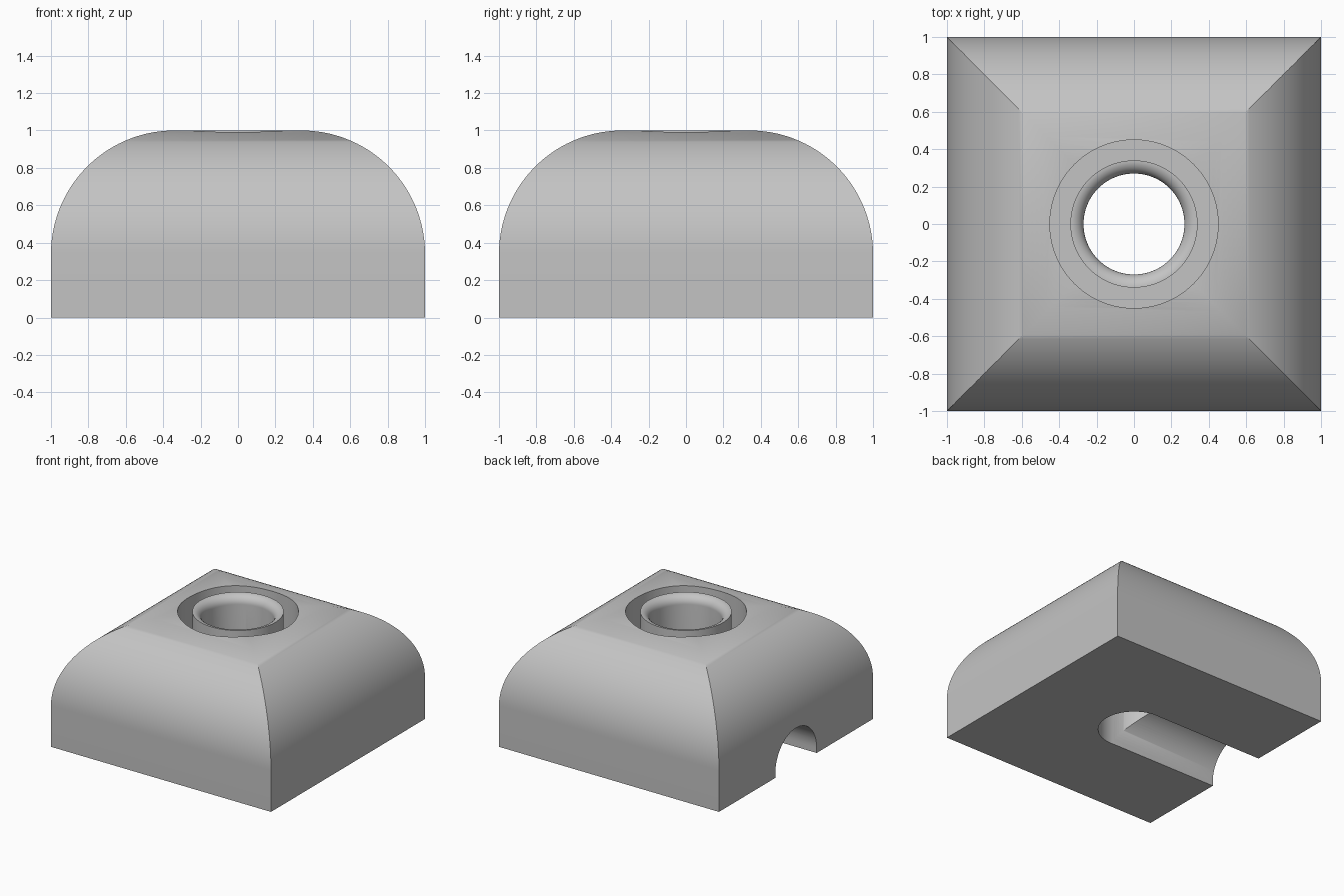
import bpy, bmesh, math
from mathutils import Vector

default = bpy.data.objects.get("Cube")
if default:
    bpy.data.objects.remove(default, do_unlink=True)

HOLE_R, LIP_R, GROOVE_R = 0.27, 0.34, 0.45
ROUND = 0.66          # radius of the rounded shoulders
GROOVE_FLOOR = 0.5
SLOT_AXIS = 0.04      # height of the slot's arch centre

grey = bpy.data.materials.new("plain grey")
grey.use_nodes = True
colour = (0.55, 0.55, 0.55, 1)
grey.diffuse_color = colour
grey.node_tree.nodes["Principled BSDF"].inputs["Base Color"].default_value = colour


def make_object(name, bm):
    bmesh.ops.recalc_face_normals(bm, faces=bm.faces)
    mesh = bpy.data.meshes.new(name)
    bm.to_mesh(mesh)
    bm.free()
    mesh.materials.append(grey)
    obj = bpy.data.objects.new(name, mesh)
    bpy.context.collection.objects.link(obj)
    return obj


def arc(cx, cy, r, start, end, steps):
    angles = [math.radians(start + (end - start) * i / steps) for i in range(steps + 1)]
    return [(cx + r * math.cos(a), cy + r * math.sin(a)) for a in angles]


def square_dome(name):
    """Stack square outlines that shrink along a rounded profile."""
    bm = bmesh.new()
    flat = 1 - ROUND
    profile = [(1, 0)] + arc(flat, flat, ROUND, 0, 90, 40)
    corners = [(-1, -1), (1, -1), (1, 1), (-1, 1)]
    loops = [[bm.verts.new((x * w, y * w, z)) for x, y in corners] for w, z in profile]
    for low, high in zip(loops, loops[1:]):
        for i in range(4):
            j = (i + 1) % 4
            bm.faces.new((low[i], low[j], high[j], high[i]))
    bm.faces.new(loops[0][::-1])
    bm.faces.new(loops[-1])
    return make_object(name, bm)


def lathe(name, profile, steps=96):
    bm = bmesh.new()
    verts = [bm.verts.new((r, 0, z)) for r, z in profile]
    edges = [bm.edges.new(pair) for pair in zip(verts, verts[1:])]
    bmesh.ops.spin(bm, geom=verts + edges, cent=(0, 0, 0), axis=(0, 0, 1),
                   angle=math.tau, steps=steps)
    bmesh.ops.remove_doubles(bm, verts=bm.verts, dist=0.0001)
    return make_object(name, bm)


def extrude_x(name, outline, x0, x1):
    bm = bmesh.new()
    face = bm.faces.new([bm.verts.new((x0, y, z)) for y, z in outline])
    result = bmesh.ops.extrude_face_region(bm, geom=[face])
    moved = [v for v in result["geom"] if isinstance(v, bmesh.types.BMVert)]
    bmesh.ops.translate(bm, verts=moved, vec=Vector((x1 - x0, 0, 0)))
    return make_object(name, bm)


def cut(target, cutter):
    mod = target.modifiers.new("cut", "BOOLEAN")
    mod.operation = "DIFFERENCE"
    mod.solver = "EXACT"
    mod.object = cutter
    bpy.ops.object.select_all(action="DESELECT")
    bpy.context.view_layer.objects.active = target
    target.select_set(True)
    bpy.ops.object.modifier_apply(modifier=mod.name)
    bpy.data.objects.remove(cutter, do_unlink=True)


# Rounded square body
body = square_dome("rounded_body")

# Through hole with a rounded lip, surrounded by a ring groove
lip = LIP_R - HOLE_R
bore = [(0, -0.1), (HOLE_R, -0.1)] + arc(LIP_R, 0.999 - lip, lip, 180, 90, 12)
groove = [(LIP_R, GROOVE_FLOOR), (GROOVE_R, GROOVE_FLOOR), (GROOVE_R, 1.1), (0, 1.1)]
cut(body, lathe("hole_cutter", bore + groove))

# Arched slot from the hole out through the right side
r = HOLE_R - 0.002
arch = [(-r, -0.1)] + arc(0, SLOT_AXIS, r, 180, 0, 40) + [(r, -0.1)]
cut(body, extrude_x("slot_cutter", arch, -1.1, 0))

bpy.context.view_layer.objects.active = body
body.select_set(True)
bpy.ops.object.shade_smooth_by_angle(angle=math.radians(30))
